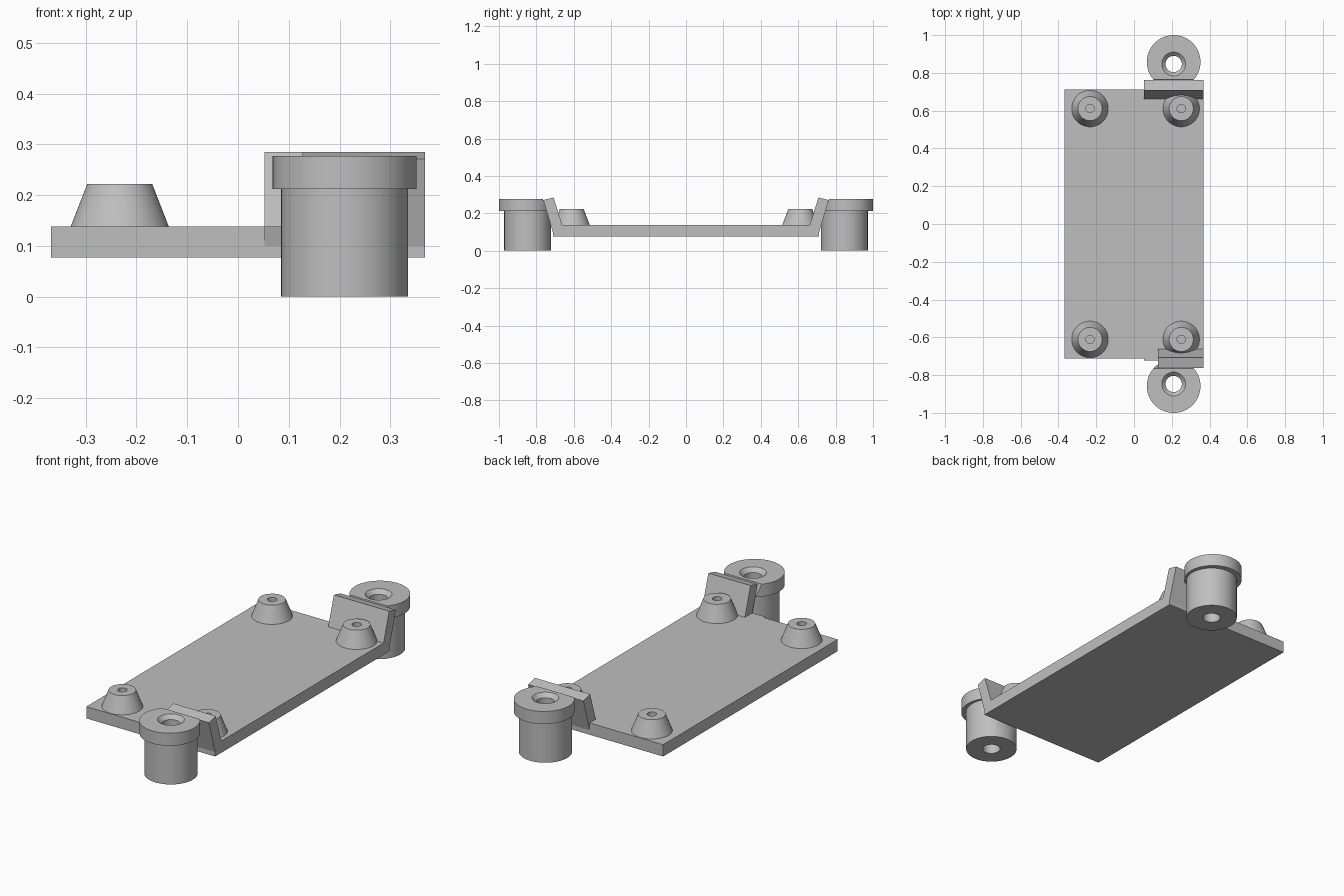
import bpy, bmesh, math
from mathutils import Vector

cube = bpy.data.objects.get("Cube")
if cube:
    bpy.data.objects.remove(cube, do_unlink=True)

grey = bpy.data.materials.new("plain grey")
grey.use_nodes = True
grey.diffuse_color = (0.52, 0.52, 0.52, 1)
grey.node_tree.nodes["Principled BSDF"].inputs["Base Color"].default_value = grey.diffuse_color


def finish(bm, name):
    bmesh.ops.recalc_face_normals(bm, faces=bm.faces)
    mesh = bpy.data.meshes.new(name)
    bm.to_mesh(mesh)
    bm.free()
    mesh.materials.append(grey)
    obj = bpy.data.objects.new(name, mesh)
    bpy.context.collection.objects.link(obj)
    bpy.ops.object.select_all(action='DESELECT')
    obj.select_set(True)
    bpy.context.view_layer.objects.active = obj
    bpy.ops.object.shade_smooth_by_angle(angle=math.radians(30))
    return obj


def extrude_profile(name, profile, x0, x1, side=1):
    """Extrude a (y, z) outline along x; side flips it front to back."""
    bm = bmesh.new()
    a, b = [[bm.verts.new((x, y * side, z)) for y, z in profile] for x in (x0, x1)]
    bm.faces.new(a)
    bm.faces.new(b)
    for i in range(len(a)):
        j = (i + 1) % len(a)
        bm.faces.new((a[i], a[j], b[j], b[i]))
    return finish(bm, name)


def ring_stack(bm, rings, x, y, side=1, closed=True, n=64):
    """Bridge circles given as (radius, height, y shift)."""
    loops = []
    for r, z, dy in rings:
        loops.append([bm.verts.new((x + r * math.cos(k * math.tau / n),
                                    (y + dy + r * math.sin(k * math.tau / n)) * side, z))
                      for k in range(n)])
    pairs = list(zip(loops, loops[1:]))
    if closed:
        pairs.append((loops[-1], loops[0]))
    else:
        bm.faces.new(loops[0])
        bm.faces.new(loops[-1])
    for a, b in pairs:
        for k in range(n):
            m = (k + 1) % n
            bm.faces.new((a[k], a[m], b[m], b[k]))


# Base plate
extrude_profile("base_plate", [(-0.712, 0.077), (0.712, 0.077), (0.712, 0.138), (-0.712, 0.138)],
                -0.368, 0.368)

# Leaning arm outline, and its low stub
arm = [(0.65, 0.1), (0.712, 0.1), (0.763, 0.271), (0.708, 0.285)]
stub = [(0.65, 0.1), (0.712, 0.1), (0.723, 0.138), (0.66, 0.138)]
lean = Vector((0, arm[2][0] - arm[1][0], arm[2][1] - arm[1][1]))

for side, end in ((-1, "front"), (1, "back")):
    # Arms: the front one is narrower, with a stub beside it
    if side < 0:
        extrude_profile("front_arm", arm, 0.127, 0.368, side)
        extrude_profile("front_arm_stub", stub, 0.052, 0.127, side)
    else:
        extrude_profile("back_arm", arm, 0.052, 0.368, side)

    # Post with an offset collar and countersunk through hole, trimmed by the arm face
    bm = bmesh.new()
    ring_stack(bm, [(0.043, 0, 0), (0.125, 0, 0), (0.125, 0.212, 0), (0.142, 0.212, 0.011),
                    (0.142, 0.277, 0.011), (0.063, 0.277, 0), (0.043, 0.257, 0)],
               0.21, 0.847, side)
    cut = bmesh.ops.bisect_plane(bm, geom=bm.verts[:] + bm.edges[:] + bm.faces[:],
                                 plane_co=(0, 0.712 * side, 0.1),
                                 plane_no=(0, -lean.z * side, lean.y), clear_outer=True)
    rim = [g for g in cut["geom_cut"] if isinstance(g, bmesh.types.BMEdge)]
    bmesh.ops.holes_fill(bm, edges=rim)
    finish(bm, end + "_post")

    # Tapered standoffs with blind holes
    for x, hand in ((-0.233, "right"), (0.25, "left")):
        bm = bmesh.new()
        ring_stack(bm, [(0.097, 0.137, 0), (0.064, 0.222, 0), (0.022, 0.222, 0), (0.022, 0.142, 0)],
                   x, 0.611, side, closed=False)
        finish(bm, f"{end}_{hand}_standoff")
